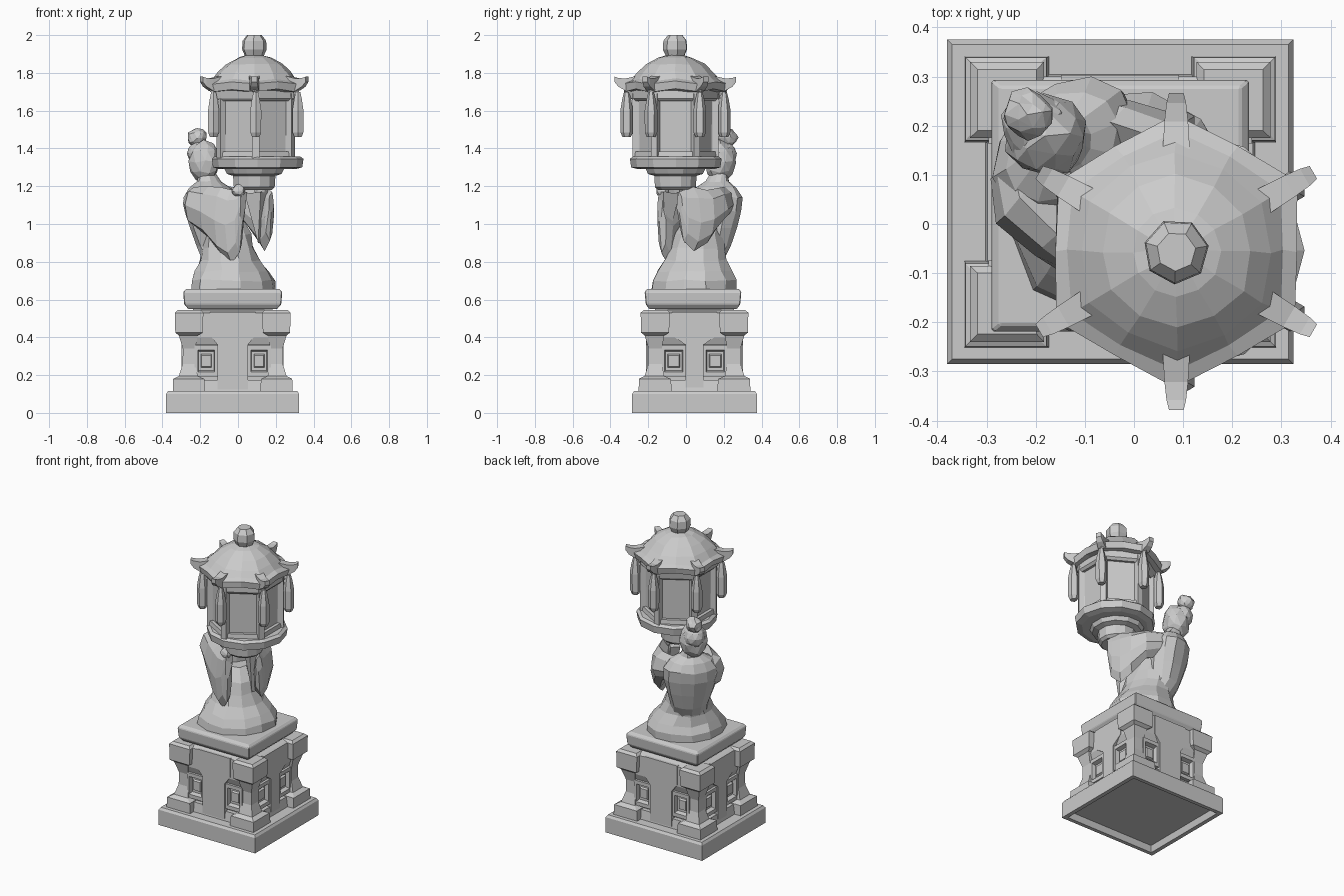
import bpy, bmesh, random
from math import sin, cos, pi, radians
from mathutils import Vector, Matrix

random.seed(4)
if "Cube" in bpy.data.objects:
    bpy.data.objects.remove(bpy.data.objects["Cube"])

stone = bpy.data.materials.new("grey_stone")
stone.use_nodes = True
GREY = (0.6, 0.6, 0.6, 1)
stone.diffuse_color = GREY
stone.node_tree.nodes["Principled BSDF"].inputs["Base Color"].default_value = GREY

BASE = Vector((-0.028, 0.045, 0))     # pedestal axis
LAMP = Vector((0.086, -0.056, 0))     # lantern roof axis
CAGE = Vector((0.094, -0.056, 0))     # lantern cage axis
TRAY = Vector((0.104, -0.054, 0))     # lantern tray axis
R2 = 2 ** -0.5


def finish(name, bm, bevel=0):
    bmesh.ops.recalc_face_normals(bm, faces=bm.faces)
    mesh = bpy.data.meshes.new(name)
    bm.to_mesh(mesh)
    bm.free()
    mesh.materials.append(stone)
    obj = bpy.data.objects.new(name, mesh)
    bpy.context.collection.objects.link(obj)
    if bevel:
        mod = obj.modifiers.new("chamfer", "BEVEL")
        mod.width, mod.segments = bevel, 1
    return obj


def loft(name, rings, bevel=0, jitter=0, inset=None):
    """Skin a list of equal-length rings and cap both ends."""
    bm = bmesh.new()
    rows = [[bm.verts.new(p) for p in ring] for ring in rings]
    n = len(rows[0])
    sides = [bm.faces.new((a[i], a[(i + 1) % n], b[(i + 1) % n], b[i]))
             for a, b in zip(rows, rows[1:]) for i in range(n)]
    bm.faces.new(rows[0])
    bm.faces.new(rows[-1])
    if inset:
        bmesh.ops.recalc_face_normals(bm, faces=bm.faces)
        bmesh.ops.inset_individual(bm, faces=sides, thickness=inset, depth=-0.015)
    for v in bm.verts:
        v.co += Vector([random.uniform(-jitter, jitter) for _ in range(3)])
    return finish(name, bm, bevel)


def rect(x0, x1, y0, y1, z):
    return [Vector(p) for p in ((x0, y0, z), (x1, y0, z), (x1, y1, z), (x0, y1, z))]


def square(hx, hy, z, dy=0):
    return [BASE + p for p in rect(-hx, hx, dy - hy, dy + hy, z)]


def ngon(c, r, z, n=6, phase=30):
    return [c + Vector((r * cos(a), r * sin(a), z))
            for a in (radians(phase) + 2 * pi * i / n for i in range(n))]


def body(f, s, z):
    """Figure space: f forward to the lantern, s to the figure's left."""
    return Vector(((f + s) * R2, (s - f) * R2, z))


def blob(name, f, s, z, rx, rz, jitter=0.006):
    bm = bmesh.new()
    bmesh.ops.create_icosphere(bm, subdivisions=2, radius=1)
    for v in bm.verts:
        v.co = body(f, s, z) + Vector((v.co.x * rx, v.co.y * rx, v.co.z * rz))
        v.co += Vector([random.uniform(-jitter, jitter) for _ in range(3)])
    return finish(name, bm)


# Pedestal: hollow plinth, recessed core, cornice and top slab
loft("plinth", [square(.315, .295, .04), square(.325, .305, 0), square(.352, .33, 0),
                square(.352, .33, .10), square(.342, .32, .115)])
loft("pedestal_core", [square(.235, .222, .11), square(.235, .222, .45)])
loft("core_step", [square(.275, .26, .11), square(.262, .25, .175)])
loft("cornice", [square(.25, .24, .36), square(.268, .255, .40), square(.268, .255, .53),
                 square(.21, .21, .545), square(.21, .21, .57)])
loft("top_slab", [square(.235, .232, .55, -.008), square(.257, .25, .575, -.008),
                  square(.262, .256, .64, -.008), square(.245, .242, .657, -.008)], bevel=.004)

# Corner posts with foot, waisted shaft and capital
POST = [(.11, .317, .145), (.18, .315, .15), (.195, .285, .185), (.26, .265, .198),
        (.34, .264, .198), (.41, .285, .185), (.425, .304, .16), (.53, .306, .155),
        (.545, .29, .17)]
for sx in (-1, 1):
    for sy in (-1, 1):
        loft("corner_post", [[BASE + Vector((sx * p.x, sy * p.y, p.z))
             for p in rect(i, o, i - .025, o - .021, z)] for z, o, i in POST])

# Each side: middle panel and two framed windows
for k in range(4):
    turn = Matrix.Rotation(k * pi / 2, 4, 'Z')
    depth, mid, cx, half = ((.258, .08, .14, .062), (.27, .047, .11, .066))[k % 2]

    def side(x0, x1, y0, y1, z):
        return [BASE + turn @ p for p in rect(x0, x1, y0, y1, z)]
    loft("middle_panel", [side(-w, w, -depth, -.2, z) for z, w in
                          ((.11, mid), (.36, mid), (.41, .12), (.535, .12))])
    for m in (-1, 1):
        ring = []
        for h, v, back in ((half, .082, .05), (half, .082, .008), (half - .018, .058, .008),
                           (half - .022, .05, .034), (half - .034, .036, .034),
                           (half - .038, .03, .022)):
            ring.append([BASE + turn @ Vector((m * cx + a * h, back - depth, .275 + b * v))
                         for a, b in ((-1, -1), (1, -1), (1, 1), (-1, 1))])
        loft("window_frame", ring)


# Kneeling figure
def oval(f, z, rf, rs, n=12):
    return [body(f + rf * cos(a), .008 + rs * sin(a), z)
            for a in (2 * pi * i / n for i in range(n))]


loft("skirt", [oval(*p) for p in ((-.05, .65, .215, .24), (-.05, .70, .215, .235),
     (-.055, .75, .19, .205), (-.068, .81, .165, .165), (-.085, .87, .15, .135),
     (-.1, .95, .145, .115), (-.13, 1.03, .12, .10))], jitter=.008)
loft("torso", [oval(*p) for p in ((-.12, .80, .10, .11), (-.175, .88, .095, .115),
     (-.19, .98, .112, .145), (-.2, 1.07, .125, .165), (-.21, 1.14, .12, .165),
     (-.215, 1.19, .095, .13), (-.225, 1.225, .06, .07), (-.24, 1.27, .045, .045))],
     jitter=.004)
blob("head", -.253, 0, 1.33, .084, .112)
blob("hair_back", -.285, 0, 1.37, .068, .07)
blob("hair_bun", -.312, .005, 1.455, .05, .052)

# Hanging sleeves, as sections from the shoulder forward to the cuff
LEFT = [(-.24, .08, 1.11, .045, .07), (-.18, .115, 1.10, .062, .095),
        (-.09, .16, 1.08, .06, .11), (0, .16, 1.025, .058, .155),
        (.07, .13, 1.01, .05, .185), (.125, .11, 1.03, .035, .15), (.15, .1, 1.1, .02, .07)]
RIGHT = [(-.27, .085, 1.11, .058, .07), (-.2, .125, 1.10, .07, .10),
         (-.1, .125, 1.07, .06, .13), (-.01, .115, 1.02, .055, .175),
         (.05, .095, .99, .048, .19), (.095, .085, 1.02, .033, .16), (.115, .08, 1.1, .02, .07)]
for m, sections, lift in ((1, LEFT, .03), (-1, RIGHT, -.01)):
    rings = []
    for f, s, z, rs, rz in sections:
        rings.append([body(f, m * (s + rs * cos(a)),
                           z + rz * sin(a) + (lift if sin(a) < -.4 else 0))
                      for a in (pi / 4 * i for i in range(8))])
    loft("sleeve", rings, jitter=.004)
    # Inner cuff fold and hand under the lantern
    loft("cuff_fold", [[body(f, m * s, z) for f, s, z in tri] for tri in
         (((.02, .03, 1.16), (.12, .05, 1.17), (.08, .07, .87 + lift)),
          ((.02, .09, 1.16), (.12, .09, 1.17), (.07, .105, .87 + lift)))])
    blob("hand", .09, m * .085, 1.175, .036, .035, .003)

# Lantern: stem, tray, cage
loft("lantern_stem", [ngon(LAMP, r, z, 12, 15) for r, z in
     ((.095, 1.18), (.112, 1.195), (.116, 1.255), (.15, 1.265), (.17, 1.305))])
loft("lantern_tray", [ngon(TRAY, r, z, 12, 30) for r, z in
     ((.2, 1.29), (.236, 1.30), (.243, 1.345), (.225, 1.358))])
loft("lantern_cage", [ngon(CAGE, .215, 1.35), ngon(CAGE, .22, 1.68)], inset=.035)
loft("cage_sill", [ngon(CAGE, .228, 1.35), ngon(CAGE, .222, 1.385)])
loft("cage_band", [ngon(CAGE, .22, 1.65), ngon(CAGE, .236, 1.665), ngon(LAMP, .24, 1.71)])


# Roof with swept corners: corner and mid-edge points alternate
def eave(rc, rm, zc, zm):
    c, m = ngon(LAMP, rc, zc), ngon(LAMP, rm, zm, 6, 60)
    return [p for pair in zip(c, m) for p in pair]


loft("roof", [eave(*p) for p in ((.2, .175, 1.70, 1.70), (.275, .238, 1.70, 1.715),
     (.28, .245, 1.74, 1.755), (.243, .22, 1.757, 1.768), (.205, .195, 1.80, 1.805),
     (.155, .15, 1.845, 1.845), (.09, .09, 1.88, 1.88), (.045, .045, 1.892, 1.892))],
     jitter=.004)
loft("finial", [ngon(LAMP, r, z, 7, 10) for r, z in
     ((.04, 1.88), (.052, 1.892), (.067, 1.925), (.064, 1.97), (.04, 2.0))])

# Roof horns, tassels and cage posts at each corner
for k in range(6):
    a = radians(30 + 60 * k)
    out, across = Vector((cos(a), sin(a), 0)), Vector((-sin(a), cos(a), 0))

    def section(r, z, w, h):
        return [LAMP + out * r + across * (w * i) + Vector((0, 0, z + h * j))
                for i, j in ((-1, -1), (1, -1), (1, 1), (-1, 1))]
    loft("roof_horn", [section(*p) for p in ((.2, 1.75, .028, .035), (.265, 1.738, .024, .032),
         (.302, 1.75, .02, .023), (.322, 1.766, .015, .014))])
    loft("cage_post", [[CAGE + out * (.212 + d * .016) + across * (c * .019) + Vector((0, 0, z))
         for c, d in ((-1, -1), (1, -1), (1, 1), (-1, 1))] for z in (1.35, 1.69)])
    loft("tassel", [ngon(CAGE + out * .258, r, z, 6, 30 + 60 * k) for r, z in
         ((.022, 1.46), (.033, 1.485), (.034, 1.60), (.024, 1.66), (.014, 1.70))])
